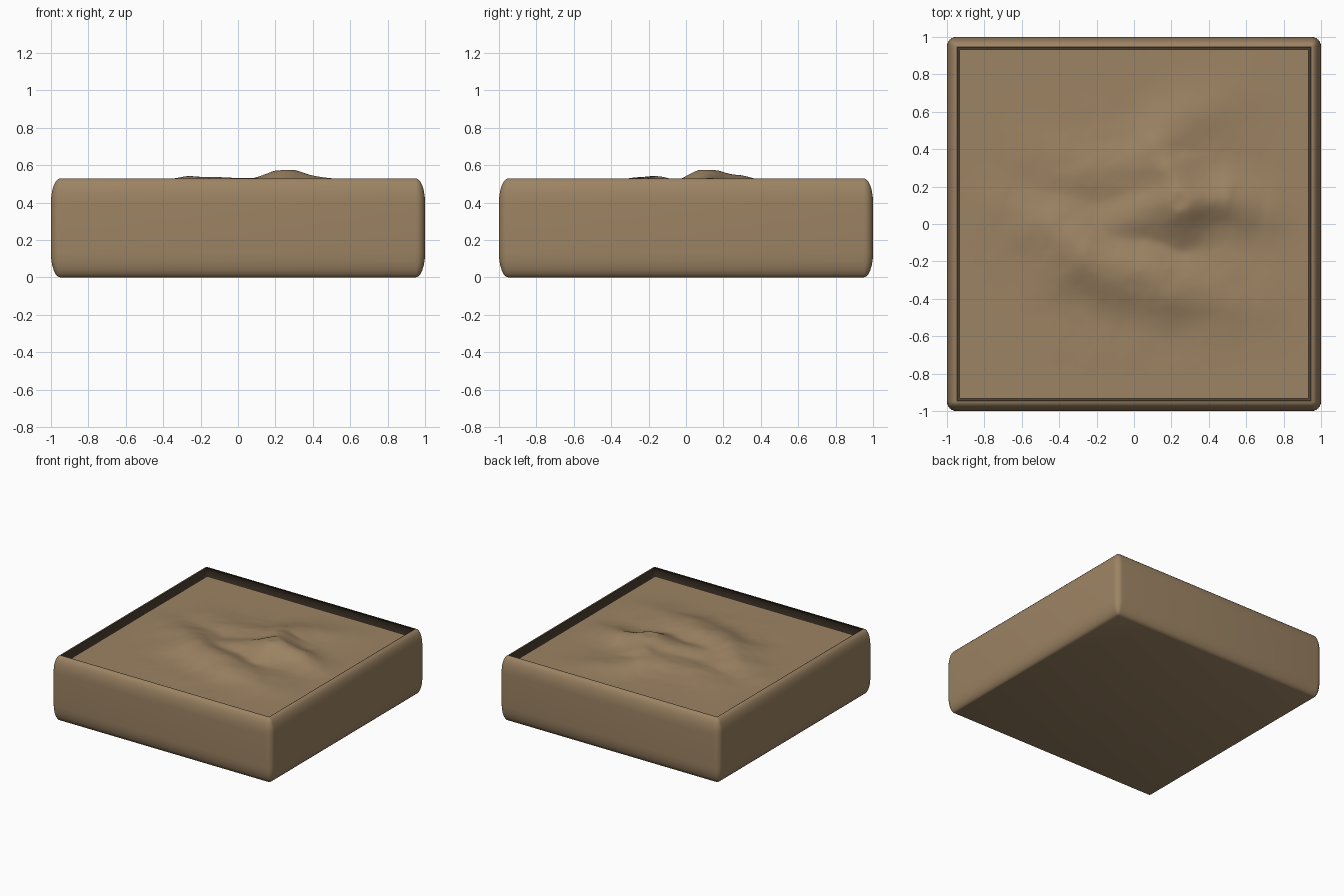
import bpy, bmesh, math
from mathutils import Vector, noise

if "Cube" in bpy.data.objects:
    bpy.data.objects.remove(bpy.data.objects["Cube"])


def material(name, rgb):
    m = bpy.data.materials.new(name)
    m.diffuse_color = (*rgb, 1)
    m.use_nodes = True
    m.node_tree.nodes["Principled BSDF"].inputs["Base Color"].default_value = m.diffuse_color
    return m


brown = material("sand_brown", (0.335, 0.228, 0.126))
dark = material("dark_brown", (0.075, 0.052, 0.032))


def finish(bm, name, mat, angle=40):
    me = bpy.data.meshes.new(name)
    bm.to_mesh(me)
    bm.free()
    me.materials.append(mat)
    ob = bpy.data.objects.new(name, me)
    bpy.context.collection.objects.link(ob)
    bpy.ops.object.select_all(action='DESELECT')
    ob.select_set(True)
    bpy.context.view_layer.objects.active = ob
    bpy.ops.object.shade_smooth_by_angle(angle=math.radians(angle))
    return ob


# Tray: bulging, rounded sides, open top; the lining is the same shell set in
H, CORE, R, RZ = 0.53, 0.95, 0.05, 0.13
SEG = 6


def ring(bm, core, r, z):
    verts = []
    for q, (sx, sy) in enumerate([(1, 1), (-1, 1), (-1, -1), (1, -1)]):
        for i in range(SEG + 1):
            a = math.pi / 2 * (q + i / SEG)
            verts.append(bm.verts.new((sx * core + r * math.cos(a),
                                       sy * core + r * math.sin(a), z)))
    return verts


def shell(name, mat, inset, flip):
    bm = bmesh.new()
    steps = [math.pi / 2 * i / SEG for i in range(SEG + 1)]
    low = inset
    profile = [(R * math.sin(t), low + (RZ - low) * (1 - math.cos(t))) for t in steps]
    profile += [(R * math.cos(t), H - RZ + RZ * math.sin(t)) for t in steps]
    rings = [ring(bm, CORE - inset, r, z) for r, z in profile]
    if inset:  # thin rim joining the lining to the tray edge
        rings.append(ring(bm, CORE, 0, H))
    n = len(rings[0])
    for a, b in zip(rings, rings[1:]):
        for i in range(n):
            j = (i + 1) % n
            bm.faces.new((a[i], a[j], b[j], b[i]))
    bm.faces.new(list(reversed(rings[0])))
    bmesh.ops.remove_doubles(bm, verts=bm.verts, dist=1e-5)
    if flip:
        bmesh.ops.reverse_faces(bm, faces=bm.faces)
    finish(bm, name, mat)


shell("tray", brown, 0, False)
shell("tray_lining", dark, 0.006, True)

# Sand: height field made of soft ridges (x, y, height) and fine noise
BASE, HALF, N = 0.466, 0.933, 110
RIDGES = [
    (0.17, [(-.68, .08, .012), (-.42, -.05, .05), (-.27, -.17, .076),
            (-.05, -.26, .07), (.15, -.32, .058), (.65, -.41, .012)]),
    (0.14, [(-.1, .0, .035), (.05, .05, .056), (.25, .11, .1),
            (.45, .12, .066), (.68, .08, .02)]),
    (0.17, [(.25, .11, .1), (.2, .25, .08), (.13, .36, .055),
            (.3, .55, .025), (.5, .68, .01)]),
    (0.18, [(.1, .28, .05), (-.2, .28, .03), (-.5, .35, .01)]),
]


def ridge_height(x, y, width, pts):
    best = 0
    p = Vector((x, y))
    for a, b in zip(pts, pts[1:]):
        pa, d = Vector(a[:2]), Vector(b[:2]) - Vector(a[:2])
        t = max(0, min(1, (p - pa).dot(d) / d.length_squared))
        dist = (p - pa - d * t).length
        h = a[2] + (b[2] - a[2]) * t
        best = max(best, h * math.exp(-(dist / width) ** 2))
    return best


def sand_height(x, y):
    # warp the lookup a little so the ridges wander
    wx = x + 0.04 * noise.noise(Vector((x * 4, y * 4, 1.3)))
    wy = y + 0.04 * noise.noise(Vector((x * 4, y * 4, 7.7)))
    h = sum(ridge_height(wx, wy, w, p) ** 4 for w, p in RIDGES) ** 0.25
    fade = math.exp(-((x * x + y * y) / 0.5) ** 2)
    rough = noise.fractal(Vector((x * 4, y * 4, 3.1)), 1.0, 2.0, 4)
    return BASE + min(h, 0.108) + 0.007 * fade * rough


bm = bmesh.new()
bmesh.ops.create_grid(bm, x_segments=N, y_segments=N, size=HALF)
for v in bm.verts:
    v.co.z = sand_height(v.co.x, v.co.y)
finish(bm, "sand", brown, 180)
